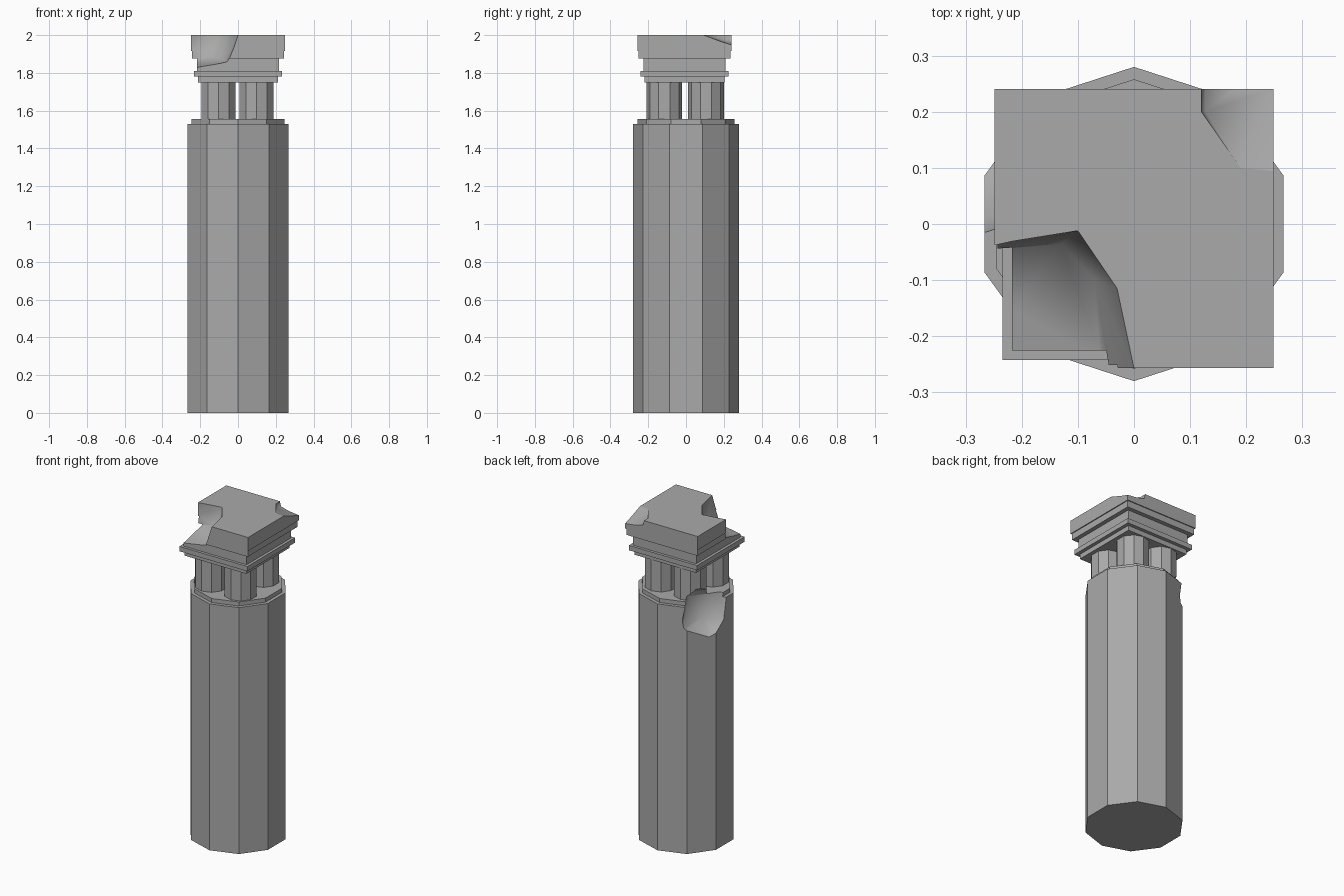
import bpy, bmesh, math
from mathutils import Vector

if "Cube" in bpy.data.objects:
    bpy.data.objects.remove(bpy.data.objects["Cube"])

stone = bpy.data.materials.new("grey_stone")
stone.use_nodes = True
stone.diffuse_color = (0.4, 0.4, 0.4, 1)
stone.node_tree.nodes["Principled BSDF"].inputs["Base Color"].default_value = (0.4, 0.4, 0.4, 1)


def finish(name, bm, smooth=False):
    bmesh.ops.recalc_face_normals(bm, faces=bm.faces)
    for f in bm.faces:
        f.smooth = smooth
    mesh = bpy.data.meshes.new(name)
    bm.to_mesh(mesh)
    bm.free()
    mesh.materials.append(stone)
    ob = bpy.data.objects.new(name, mesh)
    bpy.context.collection.objects.link(ob)
    return ob


def lathe(name, sides, profile, center=(0, 0), turn=0.0):
    """Stack polygon rings given as (radius, z) and cap both ends."""
    bm = bmesh.new()
    rings = []
    for r, z in profile:
        angles = [turn + math.tau * i / sides for i in range(sides)]
        rings.append([bm.verts.new((center[0] + r * math.cos(a), center[1] + r * math.sin(a), z))
                      for a in angles])
    for low, high in zip(rings, rings[1:]):
        for i in range(sides):
            j = (i + 1) % sides
            bm.faces.new((low[i], low[j], high[j], high[i]))
    bm.faces.new(rings[0][::-1])
    bm.faces.new(rings[-1])
    return finish(name, bm)


def hull(name, points):
    bm = bmesh.new()
    for p in points:
        bm.verts.new(p)
    bmesh.ops.convex_hull(bm, input=bm.verts)
    return finish(name, bm, smooth=True)


def chip(ob, cutter):
    """Carve the cutter out of the part and keep the result."""
    mod = ob.modifiers.new("chip", 'BOOLEAN')
    mod.operation = 'DIFFERENCE'
    mod.solver = 'EXACT'
    mod.object = cutter
    deps = bpy.context.evaluated_depsgraph_get()
    mesh = bpy.data.meshes.new_from_object(ob.evaluated_get(deps))
    ob.modifiers.clear()
    ob.data = mesh


# Ten-sided shaft with a narrower rim on top
up = math.pi / 2
shaft = lathe("shaft", 10, [(0.28, 0), (0.28, 1.53), (0.258, 1.53), (0.258, 1.555)], turn=up)

# Four small columns
columns = []
for side, x in (("right", -0.103), ("left", 0.098)):
    for end, y in (("front", -0.115), ("back", 0.106)):
        columns.append(lathe(f"{end}_{side}_column", 10, [(0.095, 1.55), (0.095, 1.755)], (x, y), up))

# Stepped square capital: (half width, bottom, top) of each layer
layers = [(0.212, 1.75, 1.78), (0.234, 1.78, 1.81), (0.217, 1.81, 1.876),
          (0.243, 1.876, 1.916), (0.249, 1.916, 2.0)]
profile = [(h * math.sqrt(2), z) for h, lo, hi in layers for z in (lo, hi)]
capital = lathe("capital", 4, profile, (0, -0.008), math.pi / 4)

# Large broken corner
rim = [(-0.4, -0.078), (-0.10, -0.012), (-0.03, -0.115), (0, -0.257), (0.03, -0.4), (-0.4, -0.4)]
big_cut = hull("big_corner_cutter", [(x, y, z) for x, y in rim for z in (2.0, 2.1)] + [
    (-0.13, -0.035, 1.885), (-0.07, -0.1, 1.885), (-0.055, -0.225, 1.862),
    (-0.4, -0.06, 1.84), (-0.4, -0.4, 1.76), (-0.05, -0.4, 1.82)])

# Small broken corner
rim = [(0.12, 0.4), (0.12, 0.2), (0.19, 0.1), (0.4, 0.08), (0.4, 0.4)]
small_cut = hull("small_corner_cutter", [(x, y, z) for x, y in rim for z in (2.0, 2.1)] + [
    (0.127, 0.4, 1.95), (0.127, 0.2, 1.975), (0.4, 0.4, 1.88)])

# Rounded bite out of the shaft top
bm = bmesh.new()
bmesh.ops.create_icosphere(bm, subdivisions=1, radius=0.2)
a = math.radians(152)
bmesh.ops.translate(bm, verts=bm.verts, vec=Vector((0.33 * math.cos(a), 0.33 * math.sin(a), 1.49)))
bite_cut = finish("bite_cutter", bm, smooth=True)

chip(capital, big_cut)
chip(capital, small_cut)
for part in [shaft] + columns:
    chip(part, bite_cut)
for cutter in (big_cut, small_cut, bite_cut):
    bpy.data.objects.remove(cutter)
